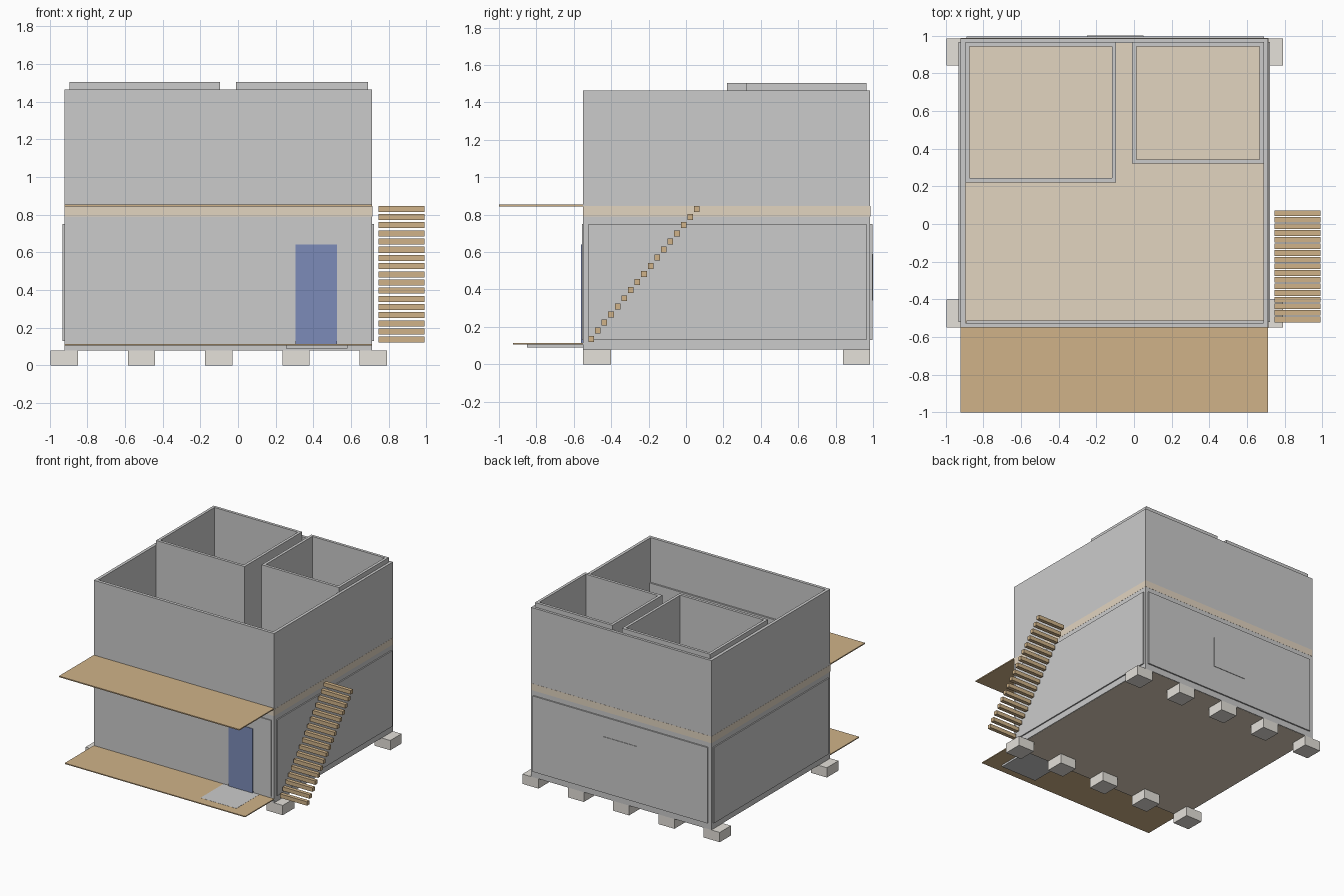
import bpy, bmesh

if "Cube" in bpy.data.objects:
    bpy.data.objects.remove(bpy.data.objects["Cube"])


def material(name, rgb):
    m = bpy.data.materials.new(name)
    m.diffuse_color = (*rgb, 1)
    m.use_nodes = True
    m.node_tree.nodes["Principled BSDF"].inputs["Base Color"].default_value = m.diffuse_color
    return m


wood = material("wood", (0.63, 0.45, 0.25))
floor_mat = material("floor", (0.76, 0.66, 0.53))
stone = material("footing", (0.78, 0.75, 0.70))
blue = material("door_blue", (0.20, 0.26, 0.48))


def finish(bm, name, mat):
    bmesh.ops.recalc_face_normals(bm, faces=bm.faces)
    me = bpy.data.meshes.new(name)
    bm.to_mesh(me)
    bm.free()
    ob = bpy.data.objects.new(name, me)
    bpy.context.collection.objects.link(ob)
    if mat:
        me.materials.append(mat)
    return ob


def box(name, x, y, z, mat=None):
    """Box from (min, max) ranges."""
    bm = bmesh.new()
    bmesh.ops.create_cube(bm, size=1)
    for v in bm.verts:
        v.co = [r[0] if c < 0 else r[1] for c, r in zip(v.co, (x, y, z))]
    return finish(bm, name, mat)


def room(name, x, y, z, t):
    """Four walls of thickness t, open above and below."""
    bm = bmesh.new()
    loops = []
    for d in (0, t):
        for h in z:
            a, b, c, e = x[0] + d, x[1] - d, y[0] + d, y[1] - d
            loops.append([bm.verts.new((p, q, h)) for p, q in
                          ((a, c), (b, c), (b, e), (a, e))])
    ob, ot, ib, it = loops
    for l1, l2 in ((ob, ot), (ot, it), (it, ib), (ib, ob)):
        for i in range(4):
            j = (i + 1) % 4
            bm.faces.new((l1[i], l1[j], l2[j], l2[i]))
    return finish(bm, name, None)


X, Y = (-0.92, 0.712), (-0.55, 0.985)

# Footings: two rows of five
for row, y in (("front", (-0.55, -0.40)), ("back", (0.84, 0.985))):
    for i in range(5):
        x0 = -0.995 + 0.41 * i
        box(f"{row}_footing_{i + 1}", (x0, x0 + 0.145), y, (0, 0.08), stone)

# Outer shell and the two floors
room("outer_walls", X, Y, (0.08, 1.465), 0.025)
box("ground_floor", (X[0] + 0.005, X[1] - 0.005), (Y[0] + 0.005, Y[1] - 0.005),
    (0.079, 0.11), floor_mat)
box("upper_floor", (X[0] - 0.001, X[1] + 0.001), (Y[0] - 0.001, Y[1] + 0.001),
    (0.79, 0.845), floor_mat)

# Upper rooms
room("left_room_walls", (-0.895, -0.095), (0.22, 0.965), (0.845, 1.503), 0.023)
room("right_room_walls", (-0.01, 0.69), (0.32, 0.965), (0.845, 1.503), 0.023)
box("front_liner", (-0.89, 0.69), (-0.526, -0.511), (0.845, 1.10))

# Raised cladding on the lower storey
pz = (0.13, 0.75)
box("left_panel", (-0.93, -0.915), (-0.52, 0.965), pz)
box("right_panel", (0.707, 0.722), (-0.52, 0.965), pz)
box("front_panel", (-0.89, 0.69), (-0.557, -0.545), pz)
box("back_panel", (-0.89, 0.69), (0.98, 0.996), pz)
box("back_window", (-0.25, 0.05), (0.98, 1.0), (0.34, 0.59))

# Door and doorstep
box("door", (0.305, 0.525), (-0.561, -0.54), (0.11, 0.64), blue)
box("doorstep", (0.255, 0.58), (-0.85, -0.55), (0.09, 0.114))

# Front porch and balcony decks
box("porch_deck", X, (-0.925, -0.55), (0.105, 0.113), wood)
box("balcony_deck", X, (-1.0, -0.55), (0.844, 0.853), wood)

# Open outdoor stair of 17 treads
for i in range(17):
    y, z = -0.507 + 0.0353 * i, 0.136 + 0.0434 * i
    box(f"stair_tread_{i + 1}", (0.745, 0.99), (y - 0.015, y + 0.015),
        (z - 0.016, z + 0.016), wood)
